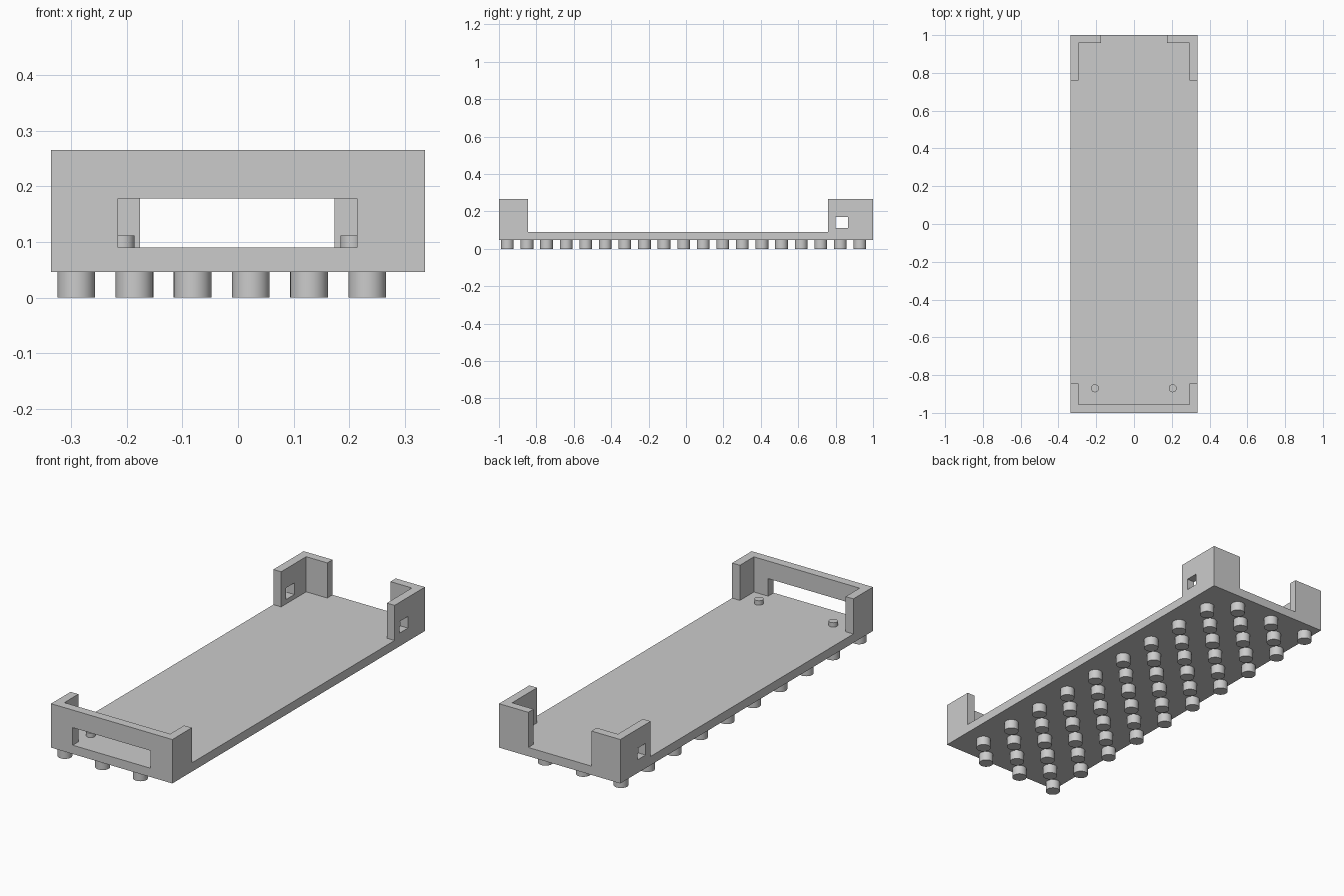
import bpy

# Remove the default object
if "Cube" in bpy.data.objects:
    bpy.data.objects.remove(bpy.data.objects["Cube"], do_unlink=True)

HALF_W, HALF_L = 0.336, 1.0
BASE, FLOOR, TOP = 0.046, 0.09, 0.266

grey = bpy.data.materials.new("plain_grey")
grey.use_nodes = True
grey.diffuse_color = (0.6, 0.6, 0.6, 1)
grey.node_tree.nodes["Principled BSDF"].inputs["Base Color"].default_value = grey.diffuse_color


def box(name, x, y, z):
    """Box from (min, max) ranges on each axis."""
    ranges = (x, y, z)
    bpy.ops.mesh.primitive_cube_add(size=1, location=[(a + b) / 2 for a, b in ranges])
    obj = bpy.context.object
    obj.name = name
    obj.scale = [b - a for a, b in ranges]
    bpy.ops.object.transform_apply(location=True, rotation=False, scale=True)
    obj.data.materials.append(grey)
    return obj


def peg(name, x, y, z, radius):
    bpy.ops.mesh.primitive_cylinder_add(vertices=32, radius=radius, depth=z[1] - z[0],
                                        location=(x, y, (z[0] + z[1]) / 2))
    obj = bpy.context.object
    obj.name = name
    obj.data.materials.append(grey)
    bpy.ops.object.shade_smooth_by_angle()


def carve(target, name, x, y, z):
    """Cut a box-shaped opening out of the target."""
    cutter = box(name, x, y, z)
    mod = target.modifiers.new(name, 'BOOLEAN')
    mod.operation = 'DIFFERENCE'
    mod.solver = 'EXACT'
    mod.object = cutter
    bpy.ops.object.select_all(action='DESELECT')
    bpy.context.view_layer.objects.active = target
    target.select_set(True)
    bpy.ops.object.modifier_apply(modifier=name)
    bpy.data.objects.remove(cutter, do_unlink=True)


# Tray: a solid block with its openings carved out
tray = box("tray", (-HALF_W, HALF_W), (-HALF_L, HALF_L), (BASE, TOP))
above = (FLOOR, 0.5)
carve(tray, "open_sides", (-1, 1), (-0.845, 0.76), above)
carve(tray, "inner_space", (-0.293, 0.293), (-0.956, 0.958), above)
carve(tray, "back_gap", (-0.176, 0.174), (0.9, 1.2), above)
carve(tray, "front_window", (-0.216, 0.214), (-1.2, -0.9), (FLOOR, 0.178))
carve(tray, "side_holes", (-1, 1), (0.80, 0.865), (0.112, 0.17))

# Locating pins behind the front window
for side, x in (("right", -0.207), ("left", 0.205)):
    peg(side + "_locating_pin", x, -0.87, (FLOOR - 0.01, 0.112), 0.021)

# Staggered feet under the tray
ROWS, PITCH = 19, 0.1047
for row in range(ROWS):
    for col in range(row % 2, 6, 2):
        peg("foot", -0.291 + col * PITCH, -0.955 + row * PITCH, (0, BASE + 0.01), 0.034)
